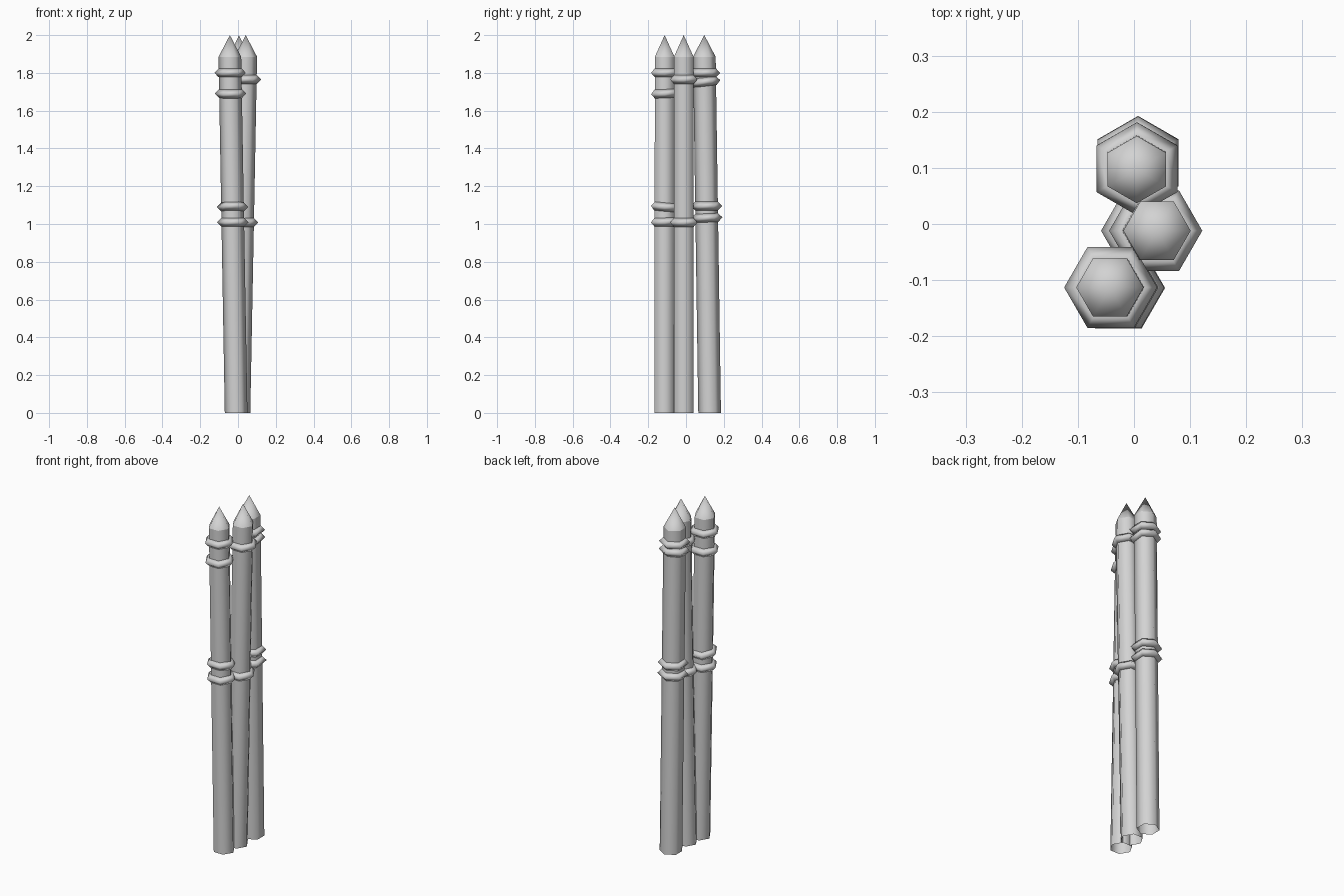
import bpy, bmesh
from math import cos, sin, pi
from mathutils import Vector, Matrix

cube = bpy.data.objects.get("Cube")
if cube:
    bpy.data.objects.remove(cube, do_unlink=True)

grey = bpy.data.materials.new("plain grey")
grey.use_nodes = True
colour = (0.65, 0.65, 0.65, 1)
grey.diffuse_color = colour
grey.node_tree.nodes["Principled BSDF"].inputs["Base Color"].default_value = colour

SIDES = 6
SHOULDER = 1.885
RADIUS = 0.06


def finish(bm, name):
    bmesh.ops.recalc_face_normals(bm, faces=bm.faces)
    for f in bm.faces:
        f.smooth = True
    mesh = bpy.data.meshes.new(name)
    bm.to_mesh(mesh)
    bm.free()
    mesh.materials.append(grey)
    obj = bpy.data.objects.new(name, mesh)
    bpy.context.collection.objects.link(obj)
    return obj


def hexagon(bm, centre, radius, turn):
    return [bm.verts.new(centre + Vector((radius * cos(turn + 2 * pi * i / SIDES),
                                          radius * sin(turn + 2 * pi * i / SIDES), 0)))
            for i in range(SIDES)]


def bridge(bm, a, b):
    for i in range(SIDES):
        j = (i + 1) % SIDES
        bm.faces.new((a[i], a[j], b[j], b[i]))


def shaft(name, base, top, turn):
    # Leaning hexagonal tube, open at the foot
    bm = bmesh.new()
    bridge(bm, hexagon(bm, base, RADIUS, turn), hexagon(bm, top, RADIUS, turn))
    finish(bm, name)


def point(name, top, turn):
    # Six-sided point on the shaft
    bm = bmesh.new()
    rim = hexagon(bm, top, RADIUS, turn)
    apex = bm.verts.new((top.x, top.y, 2))
    for i in range(SIDES):
        bm.faces.new((rim[i], rim[(i + 1) % SIDES], apex))
    finish(bm, name)


def band(name, centre, tilt, turn):
    # Ring with a diamond section wrapped round the shaft
    bm = bmesh.new()
    profile = [(0.083, 0), (0.061, 0.023), (0.045, 0), (0.061, -0.023)]
    loops = [hexagon(bm, Vector((0, 0, z)), r, turn) for r, z in profile]
    for k in range(len(loops)):
        bridge(bm, loops[k], loops[(k + 1) % len(loops)])
    obj = finish(bm, name)
    obj.matrix_world = Matrix.Translation(centre) @ Matrix.Rotation(tilt, 4, 'X')


# name, foot, top, hexagon turn, bands as (height, tilt)
posts = [
    ("front_post", (-0.01, -0.115), (-0.043, -0.113), 0,
     [(1.80, 0), (1.69, 0.04), (1.09, -0.1), (1.01, 0.02)]),
    ("middle_post", (0.005, -0.012), (0.041, -0.012), 0,
     [(1.765, 0), (1.008, 0)]),
    ("back_post", (0.01, 0.125), (0.005, 0.097), pi / 6,
     [(1.80, 0), (1.752, 0.12), (1.095, 0), (1.032, 0.04)]),
]

for name, foot, head, turn, bands in posts:
    base, top = Vector((*foot, 0)), Vector((*head, SHOULDER))
    shaft(name + "_shaft", base, top, turn)
    point(name + "_point", top, turn)
    for n, (height, tilt) in enumerate(bands):
        band(f"{name}_band_{n + 1}", base.lerp(top, height / SHOULDER), tilt, turn)
